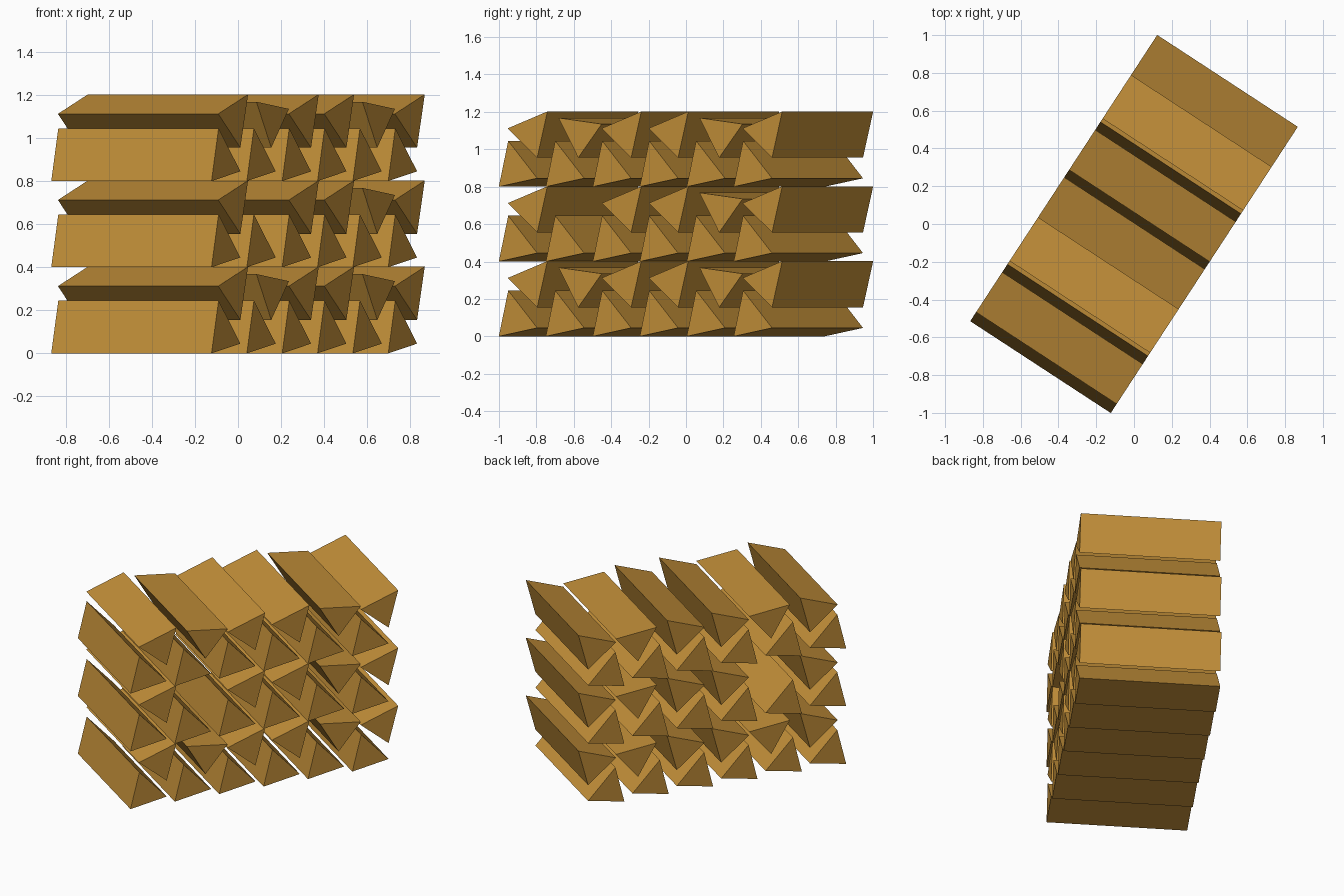
import bpy, bmesh, math

if "Cube" in bpy.data.objects:
    bpy.data.objects.remove(bpy.data.objects["Cube"])

LENGTH = 0.889          # bar length
PITCH = 0.30            # spacing of bars in a row
LAYER = 0.40            # height of one pair of rows
ROW_WIDTH = 1.81
ANGLE = math.atan2(0.837, 0.547)   # whole stack is turned about z

wood = bpy.data.materials.new("golden ochre")
wood.diffuse_color = (0.54, 0.275, 0.041, 1)
wood.use_nodes = True
wood.node_tree.nodes["Principled BSDF"].inputs["Base Color"].default_value = wood.diffuse_color

# Triangular cross-sections: (along row, height)
LOWER = [(0.0, 0.0), (0.245, 0.045), (0.06, 0.245)]
UPPER = [(0.245, 0.155), (0.31, 0.402), (0.057, 0.312)]
TILTED = [(0.207, 0.155), (0.357, 0.335), (0.081, 0.368)]


def bar(name, profile, column, layer):
    """Triangular bar, extruded along its own axis and turned with the stack."""
    bm = bmesh.new()
    ring = [bm.verts.new((u + column * PITCH - ROW_WIDTH / 2, -LENGTH / 2,
                          z + layer * LAYER)) for u, z in profile]
    face = bm.faces.new(ring)
    out = bmesh.ops.extrude_face_region(bm, geom=[face])
    for v in out["geom"]:
        if isinstance(v, bmesh.types.BMVert):
            v.co.y += LENGTH
    bmesh.ops.recalc_face_normals(bm, faces=bm.faces)
    mesh = bpy.data.meshes.new(name)
    bm.to_mesh(mesh)
    bm.free()
    mesh.materials.append(wood)
    obj = bpy.data.objects.new(name, mesh)
    obj.rotation_euler.z = ANGLE
    bpy.context.collection.objects.link(obj)


for layer in range(3):
    for column in range(6):
        # upright bar
        bar(f"lower_bar_{layer}_{column}", LOWER, column, layer)
        # inverted bar resting between them; one slot is empty
        if (layer, column) != (1, 1):
            tilted = column in (1, 4)
            bar(f"{'tilted' if tilted else 'upper'}_bar_{layer}_{column}",
                TILTED if tilted else UPPER, column, layer)
